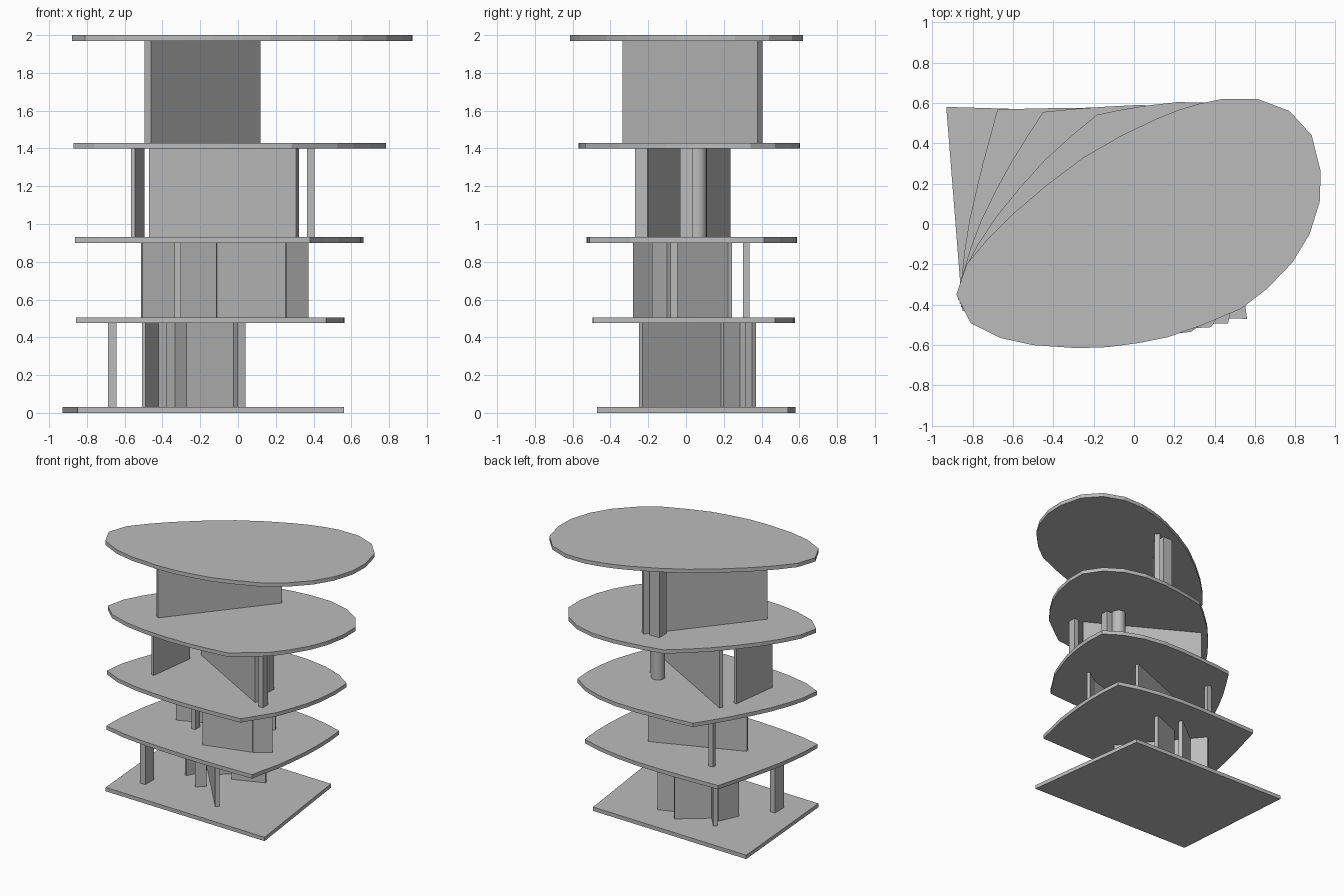
import bpy, bmesh, math
from mathutils import Vector

cube = bpy.data.objects.get("Cube")
if cube:
    bpy.data.objects.remove(cube)

grey = bpy.data.materials.new("concrete grey")
grey.use_nodes = True
grey.diffuse_color = (0.5, 0.5, 0.5, 1)
grey.node_tree.nodes["Principled BSDF"].inputs["Base Color"].default_value = grey.diffuse_color


def prism(name, outline, bottom, top):
    """Extrude a flat outline between two heights."""
    bm = bmesh.new()
    face = bm.faces.new([bm.verts.new((x, y, bottom)) for x, y in outline])
    up = bmesh.ops.extrude_face_region(bm, geom=[face])["geom"]
    for v in up:
        if isinstance(v, bmesh.types.BMVert):
            v.co.z = top
    bmesh.ops.recalc_face_normals(bm, faces=bm.faces)
    mesh = bpy.data.meshes.new(name)
    bm.to_mesh(mesh)
    bm.free()
    mesh.materials.append(grey)
    obj = bpy.data.objects.new(name, mesh)
    bpy.context.collection.objects.link(obj)
    return obj


def wall(name, level, start, end, thick=0.03):
    """Straight wall along a centre line, one storey tall."""
    a, b = Vector(start), Vector(end)
    d = (b - a).normalized() * thick / 2
    n = Vector((-d.y, d.x))
    prism(name, [a - n, b - n, b + n, a + n], *storeys[level])


def pillar(name, level, centre, w, depth, turn=0):
    """Rectangular pillar, one storey tall."""
    along = Vector((math.cos(turn), math.sin(turn))) * w / 2
    wall(name, level, Vector(centre) - along, Vector(centre) + along, depth)


# Floor plates: a rectangle that morphs into an oval with height
THICK = 0.03
levels = [0, 0.475, 0.9, 1.4, 1.97]
storeys = [(lo + THICK, hi) for lo, hi in zip(levels, levels[1:])]
corners = [Vector(c) for c in ((-.85, -.43), (.56, -.47), (.43, .54), (-.93, .58))]
oval = [
    (-.88, -.35), (-.81, -.49), (-.66, -.565), (-.5, -.6), (-.28, -.615), (-.13, -.61), (.02, -.59),
    (.17, -.56), (.34, -.5), (.53, -.42), (.66, -.32), (.785, -.19), (.87, -.05), (.92, .11),
    (.925, .26), (.88, .44), (.77, .56), (.61, .62), (.44, .62), (.32, .595), (.22, .565),
    (.12, .525), (-.06, .44), (-.25, .33), (-.43, .195), (-.6, .05), (-.73, -.08), (-.83, -.2)]
SIDE = len(oval) // 4
rect = [corners[k].lerp(corners[(k + 1) % 4], i / SIDE) for k in range(4) for i in range(SIDE)]
for n, z in enumerate(levels):
    t = z / levels[-1]
    outline = [r.lerp(Vector(o), t) for r, o in zip(rect, oval)]
    if n == 0:
        outline = corners
    prism(f"floor_plate_{n + 1}", outline, z, z + THICK)

# First storey
wall("ground_long_wall", 0, (-.012, -.24), (-.465, .3))
wall("ground_left_wall", 0, (-.5, .065), (-.43, .22), 0.02)
wall("ground_back_wall", 0, (-.15, .36), (-.37, .19))
wall("ground_side_wall", 0, (-.2, .21), (.035, .3))
pillar("ground_outer_pillar", 0, (-.667, -.175), .045, .11)
pillar("ground_turned_pillar", 0, (-.325, 0), .08, .08, math.radians(37))

# Second storey
wall("second_long_wall", 1, (-.51, -.035), (.165, .233), 0.025)
wall("second_front_wall", 1, (-.115, -.27), (.25, -.17), 0.02)
wall("second_angled_wall", 1, (.25, -.17), (.365, -.09), 0.025)
pillar("second_front_pillar", 1, (-.318, -.073), .035, .055)
pillar("second_back_pillar", 1, (-.45, .318), .037, .035)

# Third storey
wall("third_left_wall", 2, (-.555, -.268), (-.505, .11), 0.022)
wall("third_long_wall", 2, (-.463, .223), (.315, -.215), 0.03)
pillar("third_outer_pillar", 2, (.385, -.237), .04, .065)
pillar("third_inner_pillar", 2, (.265, .002), .05, .065)
ring = [(.2 + .05 * math.cos(a), .06 + .05 * math.sin(a))
        for a in (math.tau * i / 24 for i in range(24))]
column = prism("third_round_column", ring, *storeys[2])
bpy.context.view_layer.objects.active = column
column.select_set(True)
bpy.ops.object.shade_smooth_by_angle()
column.select_set(False)

# Top storey
wall("top_long_wall", 3, (-.478, -.322), (.103, .392), 0.043)
pillar("top_back_pillar", 3, (0, .345), .085, .09)
